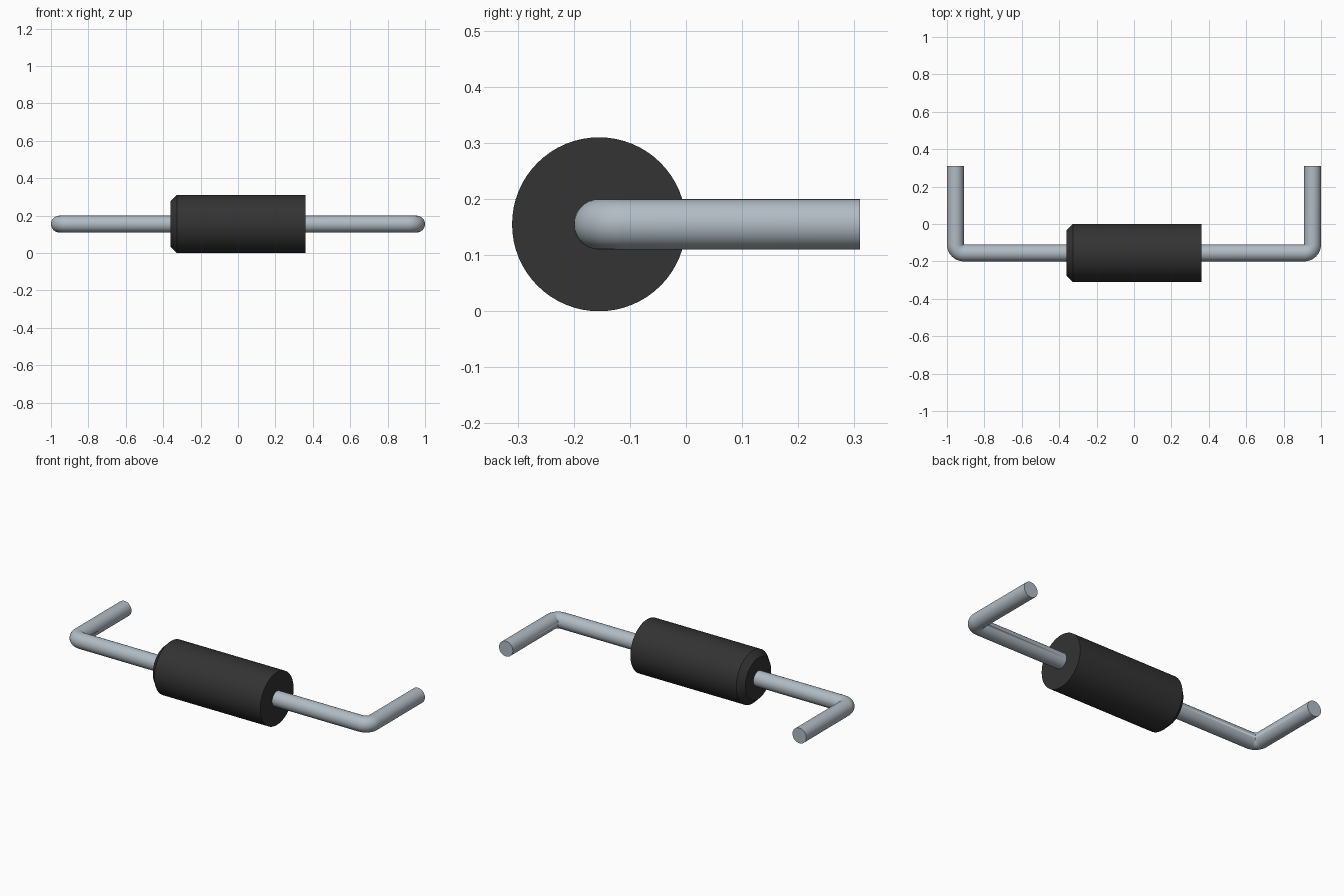
import bpy, bmesh, math
from mathutils import Vector

cube = bpy.data.objects.get("Cube")
if cube:
    bpy.data.objects.remove(cube, do_unlink=True)

AXIS_Y, AXIS_Z = -0.155, 0.155
BODY_R, WIRE_R = 0.155, 0.045
HALF_BODY, CHAMFER = 0.362, 0.035


def material(name, colour):
    mat = bpy.data.materials.new(name)
    mat.use_nodes = True
    mat.diffuse_color = colour
    mat.node_tree.nodes["Principled BSDF"].inputs["Base Color"].default_value = colour
    return mat


def tube(name, stations, sides, mat):
    """Skin round rings; each station is (centre, angle of travel in plan, radius)."""
    bm = bmesh.new()
    rings = []
    for centre, heading, radius in stations:
        side = Vector((-math.sin(heading), math.cos(heading), 0))
        up = Vector((0, 0, 1))
        ring = []
        for i in range(sides):
            a = math.tau * i / sides
            ring.append(bm.verts.new(Vector(centre) + radius * (math.cos(a) * side + math.sin(a) * up)))
        rings.append(ring)
    for a, b in zip(rings, rings[1:]):
        for i in range(sides):
            j = (i + 1) % sides
            bm.faces.new((a[i], a[j], b[j], b[i]))
    bm.faces.new(rings[0])
    bm.faces.new(rings[-1])
    bmesh.ops.remove_doubles(bm, verts=bm.verts[:], dist=0.0001)
    bmesh.ops.recalc_face_normals(bm, faces=bm.faces[:])
    mesh = bpy.data.meshes.new(name)
    bm.to_mesh(mesh)
    bm.free()
    mesh.materials.append(mat)
    obj = bpy.data.objects.new(name, mesh)
    bpy.context.collection.objects.link(obj)
    bpy.ops.object.select_all(action='DESELECT')
    obj.select_set(True)
    bpy.context.view_layer.objects.active = obj
    bpy.ops.object.shade_smooth_by_angle(angle=math.radians(30))
    return obj


black = material("black plastic", (0.033, 0.033, 0.033, 1))
metal = material("tinned wire", (0.44, 0.50, 0.55, 1))

# Cylindrical body, chamfered on its right end
profile = [(-HALF_BODY, BODY_R - CHAMFER), (-HALF_BODY + CHAMFER, BODY_R), (HALF_BODY, BODY_R)]
tube("body", [((x, AXIS_Y, AXIS_Z), 0, r) for x, r in profile], 64, black)

# Bent leads: straight out of the body, tight elbow, then straight back
BEND_STEPS = 10
pivot_x, pivot_y = 1 - 2 * WIRE_R, AXIS_Y + WIRE_R
for name, sign in (("left_lead", 1), ("right_lead", -1)):
    path = [((HALF_BODY - 0.05, AXIS_Y, AXIS_Z), 0, WIRE_R)]
    for k in range(BEND_STEPS + 1):
        t = math.pi / 2 * k / BEND_STEPS
        centre = (pivot_x + WIRE_R * math.sin(t), pivot_y - WIRE_R * math.cos(t), AXIS_Z)
        path.append((centre, t, WIRE_R))
    path.append(((pivot_x + WIRE_R, 0.31, AXIS_Z), math.pi / 2, WIRE_R))
    if sign < 0:
        path = [((-c[0], c[1], c[2]), math.pi - t, r) for c, t, r in path]
    tube(name, path, 32, metal)
